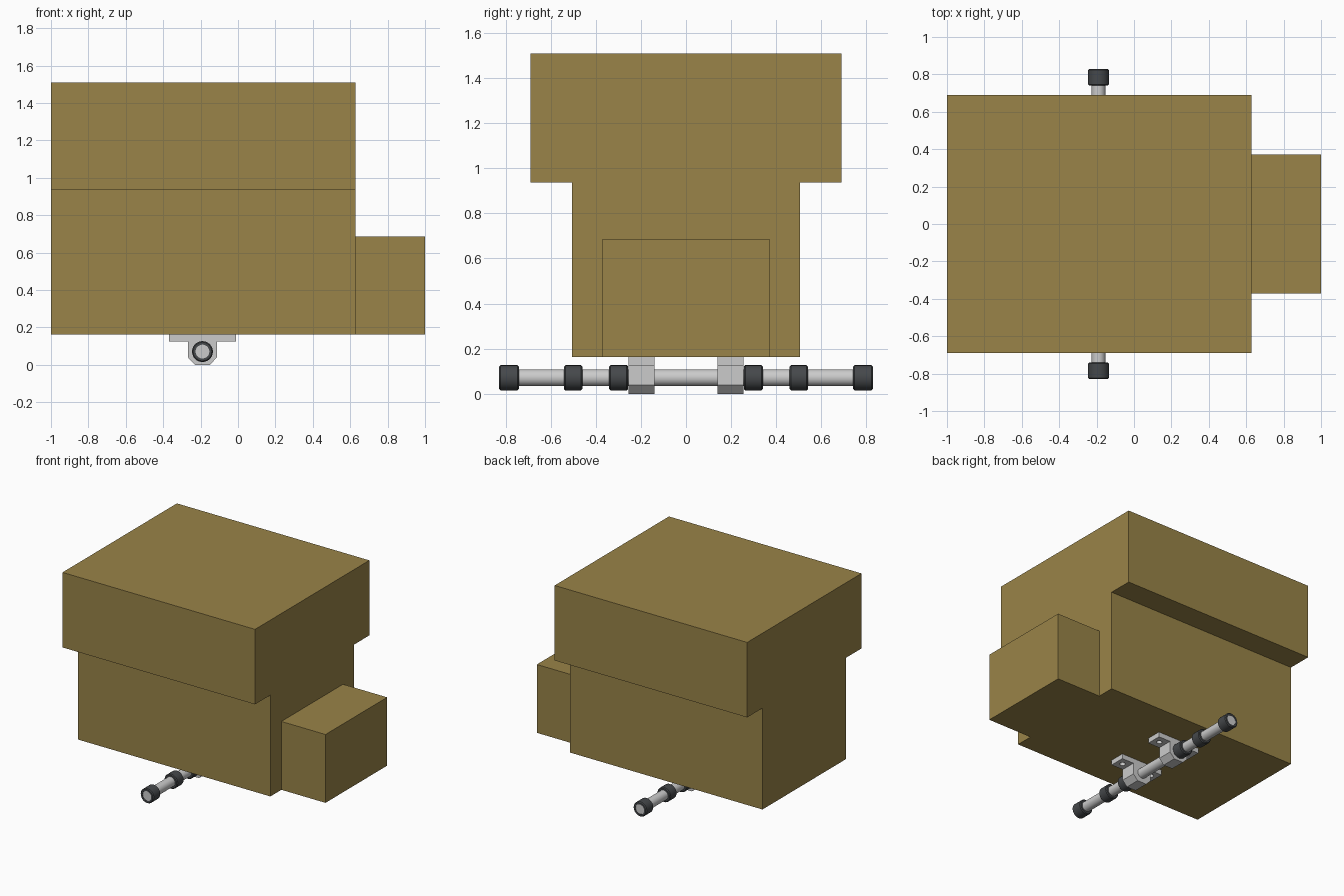
import bpy, bmesh, math
from mathutils import Vector

if "Cube" in bpy.data.objects:
    bpy.data.objects.remove(bpy.data.objects["Cube"])

CX, CZ = -0.19, 0.071      # shaft axis position
SEG = 24


def material(name, rgb):
    m = bpy.data.materials.new(name)
    m.diffuse_color = (*rgb, 1)
    m.use_nodes = True
    m.node_tree.nodes["Principled BSDF"].inputs["Base Color"].default_value = m.diffuse_color
    return m


OCHRE = material("ochre", (0.32, 0.23, 0.065))
DARK = material("dark_grey", (0.06, 0.065, 0.07))


def finish(name, bm, mat=None, smooth=False):
    bmesh.ops.recalc_face_normals(bm, faces=bm.faces)
    me = bpy.data.meshes.new(name)
    bm.to_mesh(me)
    bm.free()
    ob = bpy.data.objects.new(name, me)
    bpy.context.collection.objects.link(ob)
    if mat:
        me.materials.append(mat)
    if smooth:
        bpy.ops.object.select_all(action='DESELECT')
        ob.select_set(True)
        bpy.context.view_layer.objects.active = ob
        bpy.ops.object.shade_smooth_by_angle(angle=math.radians(30))
    return ob


def extrude(name, points, direction, mat=None):
    """Extrude a closed planar outline along a vector."""
    bm = bmesh.new()
    face = bm.faces.new([bm.verts.new(p) for p in points])
    geom = bmesh.ops.extrude_face_region(bm, geom=[face])["geom"]
    bmesh.ops.translate(bm, vec=Vector(direction),
                        verts=[v for v in geom if isinstance(v, bmesh.types.BMVert)])
    # the starting face stays as the near cap
    return finish(name, bm, mat)


def lathe(name, profile, closed, mat=None):
    """Spin an (y, radius) profile round the shaft axis."""
    bm = bmesh.new()
    vs = [bm.verts.new((CX + r, y, CZ)) for y, r in profile]
    edges = [bm.edges.new(p) for p in zip(vs, vs[1:])]
    if closed:
        edges.append(bm.edges.new((vs[-1], vs[0])))
    bmesh.ops.spin(bm, geom=vs + edges, cent=(CX, 0, CZ), axis=(0, 1, 0),
                   angle=math.tau, steps=SEG)
    bmesh.ops.remove_doubles(bm, verts=bm.verts, dist=1e-5)
    return finish(name, bm, mat, smooth=True)


# Main housing: T-shaped section running along x
half = [(0.505, 0.163), (0.505, 0.937), (0.69, 0.937), (0.69, 1.51)]
section = half + [(-y, z) for y, z in reversed(half)]
extrude("housing", [(-1, y, z) for y, z in section], (1.627, 0, 0), OCHRE)

# Nose box on the +x end
nose = [(-0.372, 0.163), (0.372, 0.163), (0.372, 0.685), (-0.372, 0.685)]
extrude("nose_box", [(0.627, y, z) for y, z in nose], (0.373, 0, 0), OCHRE)

# Shaft
lathe("shaft", [(-0.826, 0), (-0.826, 0.0375), (0.826, 0.0375), (0.826, 0)], False)

# Collars and bearing brackets, repeated on both sides
block = [(0.178, 0.163), (0.178, 0.125), (0.078, 0.125), (0.078, 0.04), (0.039, 0)]
outline = block + [(-x, z) for x, z in reversed(block)]
for side, label in ((-1, "front"), (1, "back")):
    for part, a, b in (("inner", 0.257, 0.341), ("middle", 0.46, 0.541),
                       ("end", 0.741, 0.829)):
        c = 0.006
        ring = [(a, 0.037), (a, 0.056 - c), (a + c, 0.056),
                (b - c, 0.056), (b, 0.056 - c), (b, 0.037)]
        lathe(f"{label}_{part}_collar", [(side * y, r) for y, r in ring], True, DARK)

    bracket = extrude(f"{label}_bracket",
                      [(CX + x, side * 0.14, z) for x, z in outline],
                      (0, side * 0.116, 0))
    # Bolt holes through the flanges
    for i in (-1, 1):
        bm = bmesh.new()
        bmesh.ops.create_cone(bm, cap_ends=True, segments=16, radius1=0.02,
                              radius2=0.02, depth=0.2)
        bmesh.ops.translate(bm, vec=(CX + i * 0.128, side * 0.198, 0.15), verts=bm.verts)
        cutter = finish(f"{label}_hole_cutter", bm)
        cutter.hide_render = True
        cutter.hide_set(True)
        mod = bracket.modifiers.new("bolt_hole", 'BOOLEAN')
        mod.operation = 'DIFFERENCE'
        mod.solver = 'EXACT'
        mod.object = cutter
